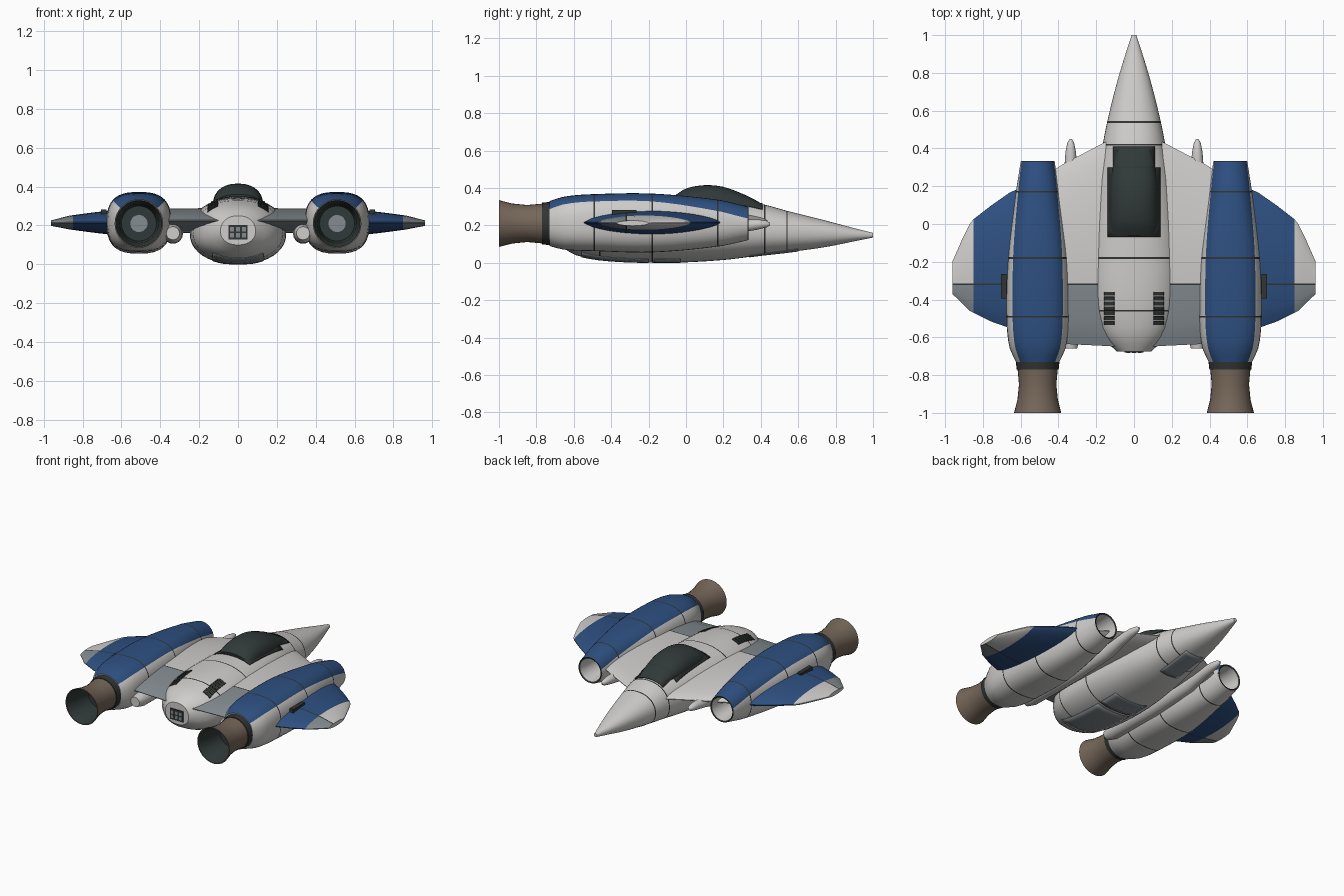
import bpy, bmesh, math
from mathutils import Vector

cube = bpy.data.objects.get("Cube")
if cube:
    bpy.data.objects.remove(cube, do_unlink=True)


def material(name, rgb):
    m = bpy.data.materials.new(name)
    m.use_nodes = True
    m.diffuse_color = (*rgb, 1)
    m.node_tree.nodes["Principled BSDF"].inputs["Base Color"].default_value = (*rgb, 1)
    return m


white = material("hull_white", (0.62, 0.61, 0.60))
blue = material("stripe_blue", (0.027, 0.08, 0.22))
grey = material("flap_grey", (0.23, 0.26, 0.28))
dark = material("panel_dark", (0.03, 0.035, 0.033))
glass = material("canopy_glass", (0.03, 0.042, 0.04))
bronze = material("nozzle_bronze", (0.18, 0.135, 0.10))


def finish(name, bm, mats, mirror=False, angle=35):
    bmesh.ops.recalc_face_normals(bm, faces=bm.faces)
    me = bpy.data.meshes.new(name)
    bm.to_mesh(me)
    bm.free()
    for m in mats:
        me.materials.append(m)
    me.shade_smooth()
    me.set_sharp_from_angle(angle=math.radians(angle))
    ob = bpy.data.objects.new(name, me)
    bpy.context.scene.collection.objects.link(ob)
    if mirror:
        ob.modifiers.new("mirror", 'MIRROR').use_mirror_merge = False
    return ob


def loft(name, rings, mats, rule, caps=(0, 0), mirror=False):
    """Skin closed rings; rule(i, j, centre) gives the material slot."""
    bm = bmesh.new()
    loops = [[bm.verts.new(p) for p in r] for r in rings]
    n = len(loops[0])
    for i in range(len(loops) - 1):
        a, b = loops[i], loops[i + 1]
        for j in range(n):
            k = (j + 1) % n
            f = bm.faces.new((a[j], a[k], b[k], b[j]))
            f.material_index = rule(i, j, f.calc_center_median())
    for loop, slot in zip((loops[0], loops[-1]), caps):
        if slot is not None:
            bm.faces.new(loop).material_index = slot
    return finish(name, bm, mats, mirror)


def interp(keys, y):
    """Smooth interpolation through rows of (position, values...)."""
    n = len(keys)
    i = max(k for k in range(n - 1) if k == 0 or keys[k][0] <= y)
    p, q = keys[i], keys[i + 1]
    a, b = keys[max(i - 1, 0)], keys[min(i + 2, n - 1)]
    h = q[0] - p[0]
    t = (y - p[0]) / h
    out = []
    for c in range(1, len(p)):
        m0 = (q[c] - a[c]) / (q[0] - a[0]) * h
        m1 = (b[c] - p[c]) / (b[0] - p[0]) * h
        out.append((2*t**3 - 3*t*t + 1) * p[c] + (t**3 - 2*t*t + t) * m0
                   + (3*t*t - 2*t**3) * q[c] + (t**3 - t*t) * m1)
    return out


def stations(lo, hi, count, lines=()):
    ys = {lo + (hi - lo) * k / count for k in range(count + 1)}
    return sorted(ys | {l + s for l in lines for s in (-0.004, 0.004)})


def on_line(y, lines):
    return any(abs(y - l) < 0.004 for l in lines)


def power(v, n):
    return math.copysign(abs(v) ** (2 / n), v)


# Fuselage: y, half width, bottom, waist, top
BODY = [(-.675, .09, .10, .17, .25), (-.62, .15, .055, .165, .285),
        (-.55, .20, .03, .16, .31), (-.4, .24, .01, .16, .335),
        (-.1, .245, 0, .16, .345), (.2, .21, .015, .16, .34),
        (.4, .17, .04, .16, .315), (.55, .14, .057, .16, .275),
        (.75, .09, .085, .155, .225), (.9, .045, .115, .15, .185),
        (1, .012, .135, .147, .16)]
BODY_N = 2.2
body_lines = (-.46, -.18, .42, .54)


def body_ring(y):
    w, lo, mid, hi = interp(BODY, y)
    ring = []
    for k in range(40):
        a = math.tau * k / 40
        s = power(math.sin(a), BODY_N)
        ring.append((w * power(math.cos(a), BODY_N), y, mid + s * (hi - mid if s > 0 else mid - lo)))
    return ring


loft("fuselage", [body_ring(y) for y in stations(-.675, 1, 40, body_lines)], [white, dark],
     lambda i, j, c: int(on_line(c.y, body_lines)))


def body_patches(name, boxes, mat, top, mirror=False):
    """Thin plates that follow the fuselage skin."""
    bm = bmesh.new()
    for x0, x1, y0, y1 in boxes:
        grid = []
        for r in range(9):
            y = y0 + (y1 - y0) * r / 8
            w, lo, mid, hi = interp(BODY, y)
            row = []
            for c in range(9):
                x = x0 + (x1 - x0) * c / 8
                s = (1 - min(abs(x / w), 1) ** BODY_N) ** (1 / BODY_N)
                z = mid + s * (hi - mid) + .005 if top else mid - s * (mid - lo) - .003
                row.append(bm.verts.new((x, y, max(z, 0))))
            grid.append(row)
        for r in range(8):
            for c in range(8):
                bm.faces.new((grid[r][c], grid[r][c+1], grid[r+1][c+1], grid[r+1][c]))
    ob = finish(name, bm, [mat], mirror)
    mod = ob.modifiers.new("thickness", 'SOLIDIFY')
    mod.thickness = .004
    return ob


body_patches("top_louvres", [(.105, .158, -.535 + k * .026, -.515 + k * .026) for k in range(7)],
             dark, True, True)
body_patches("belly_panels", [(-.13, .13, -.56, -.2), (-.13, .13, -.17, -.03), (-.07, .07, .34, .6)],
             grey, False)
body_patches("canopy_seal", [(-.14, .14, -.07, .3), (-.11, .11, .3, .41)], dark, True)

# Canopy: y, half width, crown height
CANOPY = [(-.06, .118, .36), (0, .128, .397), (.1, .13, .415), (.2, .127, .406),
          (.3, .112, .37), (.36, .098, .342), (.405, .08, .315)]


def canopy_ring(y):
    w, hi = interp(CANOPY, y)
    arc = [math.pi * k / 20 for k in range(21)]
    return [(w * power(math.cos(a), 2.3), y, .3 + (hi - .3) * power(math.sin(a), 2.3)) for a in arc]


loft("canopy", [canopy_ring(y) for y in stations(-.06, .405, 18, (.3,))], [glass, dark],
     lambda i, j, c: int(on_line(c.y, (.3,))))

# Wings: x, leading edge y, trailing edge y, centre z, half thickness
WING = [(.08, .47, -.65, .225, .062), (.16, .43, -.645, .225, .062), (.37, .32, -.635, .225, .06),
        (.5, .24, -.6, .218, .062), (.66, .165, -.55, .215, .06), (.76, .095, -.515, .215, .048),
        (.85, .025, -.47, .215, .036), (.87, 0, -.46, .215, .033), (.905, -.07, -.425, .214, .025),
        (.962, -.2, -.37, .212, .012)]
HINGE = -.32


def wing_ring(x, le, te, zc, ht):
    a, b = HINGE + .004, HINGE - .004
    ys = [le + (a - le) * (k / 10) ** 1.4 for k in range(11)] + [b + (te - b) * k / 5 for k in range(6)]
    t = [(le - y) / (le - te) for y in ys]
    h = [ht * max(4 * u * (1 - u), 0) ** .7 + .002 for u in t]
    return ([(x, y, zc + d) for y, d in zip(ys, h)]
            + [(x, y, zc - d) for y, d in reversed(list(zip(ys, h)))])


def wing_rule(i, j, c):
    if abs(c.y - HINGE) < .004:
        return 3
    if .5 < c.x < .85:
        return 1
    return 2 if c.y < HINGE else 0


loft("wing", [wing_ring(*w) for w in WING], [white, blue, grey, dark], wing_rule, mirror=True)

# Engine nacelles: y, half width, centre z, half height, squareness, stripe edge angle
NX = .51
NACELLE = [(-.73, .115, .21, .12, 2.2, 38), (-.65, .15, .212, .142, 2.5, 41),
           (-.5, .165, .215, .152, 2.7, 42), (-.18, .16, .213, .157, 2.7, 41),
           (.17, .115, .212, .125, 2.3, 28), (.33, .09, .21, .09, 2, 18)]
nacelle_lines = (-.49, -.18, .17)


def nacelle_ring(y):
    w, zc, h, n, edge = interp(NACELLE, y)
    top = [edge + (180 - 2 * edge) * k / 14 for k in range(14)]
    rest = [180 - edge + (180 + 2 * edge) * k / 26 for k in range(26)]
    return [(NX + w * power(math.cos(math.radians(a)), n), y,
             zc + h * power(math.sin(math.radians(a)), n)) for a in top + rest]


loft("nacelle", [nacelle_ring(y) for y in stations(-.73, .33, 30, nacelle_lines)],
     [white, blue, dark],
     lambda i, j, c: 2 if on_line(c.y, nacelle_lines) else int(j < 14), (0, None), True)


def lathe(name, x, profile, mats, slots, caps, sides=32):
    """Turned part along y; profile rows are (y, radius, centre z)."""
    rings = [[(x + r * math.cos(math.tau * k / sides), y, z + r * math.sin(math.tau * k / sides))
              for k in range(sides)] for y, r, z in profile]
    return loft(name, rings, mats, lambda i, j, c: slots[i], caps, True)


lathe("intake", NX, [(y, r, .21) for y, r in ((.325, .091), (.334, .088), (.33, .08), (.12, .06), (.12, .035))],
      [white, dark, grey], (1, 1, 0, 1), (None, 2))
lathe("nozzle", NX, [(y, r, .21) for y, r in (
    (-.715, .1), (-.725, .116), (-.77, .111), (-.771, .106), (-.85, .099), (-.93, .107),
    (-1, .125), (-1, .119), (-.93, .1), (-.8, .09), (-.8, .044))],
    [bronze, dark, glass, grey], (1, 1, 1, 0, 0, 0, 0, 2, 2, 2), (1, 3))

# Slim pods under the wing roots
lathe("wing_pod", .335, [(-.66, .034, .16), (-.6, .048, .158), (-.2, .052, .158), (.15, .046, .17),
                         (.28, .035, .195), (.38, .028, .205), (.43, .018, .207), (.45, .006, .207)],
      [white], (0,) * 7, (0, 0), 20)


def boxes(name, items, mat, mirror=False):
    bm = bmesh.new()
    for centre, size in items:
        made = bmesh.ops.create_cube(bm, size=1)["verts"]
        for v in made:
            v.co = Vector(centre) + v.co * Vector(size)
    return finish(name, bm, [mat], mirror)


# Flap actuators and the tail vent
boxes("flap_actuator", [((.69, -.33, .268), (.028, .13, .03))], dark, True)
boxes("tail_vent", [((0, -.677, .165), (.1, .008, .075))], dark)
boxes("tail_vent_cells", [((x, -.681, z), (.02, .004, .022)) for x in (-.03, 0, .03) for z in (.15, .18)], grey)
